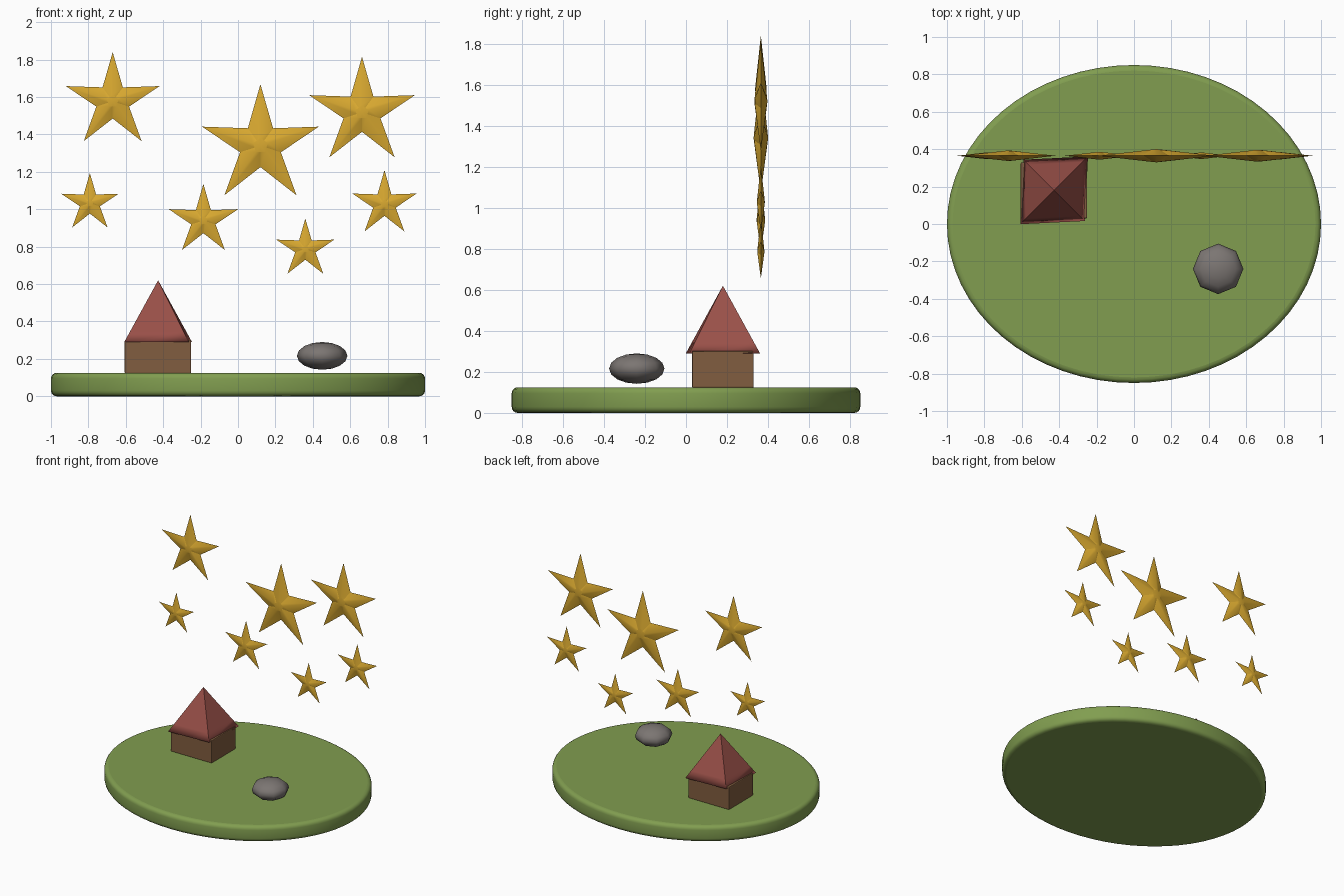
import bpy, bmesh
from math import sin, cos, pi, radians
from mathutils import Vector

if "Cube" in bpy.data.objects:
    bpy.data.objects.remove(bpy.data.objects["Cube"], do_unlink=True)


def material(name, r, g, b):
    m = bpy.data.materials.new(name)
    m.use_nodes = True
    m.diffuse_color = (r, g, b, 1)
    node = m.node_tree.nodes["Principled BSDF"]
    node.inputs["Base Color"].default_value = (r, g, b, 1)
    node.inputs["Roughness"].default_value = 0.7
    return m


grass = material("grass green", 0.22, 0.34, 0.08)
gold = material("star gold", 0.70, 0.40, 0.03)
brick = material("roof red", 0.32, 0.08, 0.065)
wood = material("wall brown", 0.22, 0.11, 0.05)
grey = material("stone grey", 0.20, 0.18, 0.17)


def finish(bm, name, mat, location, smooth=True):
    bmesh.ops.recalc_face_normals(bm, faces=bm.faces)
    for f in bm.faces:
        f.smooth = smooth
    mesh = bpy.data.meshes.new(name)
    bm.to_mesh(mesh)
    bm.free()
    mesh.materials.append(mat)
    obj = bpy.data.objects.new(name, mesh)
    obj.location = location
    bpy.context.collection.objects.link(obj)
    return obj


def bridge(bm, a, b):
    n = len(a)
    for i in range(n):
        j = (i + 1) % n
        bm.faces.new((a[i], a[j], b[j], b[i]))


# Oval ground with a rounded rim
def ground():
    bm = bmesh.new()
    rim, top, n = 0.03, 0.125, 64
    steps = [i * pi / 8 for i in range(5)]
    profile = [(rim * (1 - sin(a)), rim * (1 - cos(a))) for a in steps]
    profile += [(inset, top - z) for inset, z in reversed(profile)]
    rings = []
    for inset, z in profile:
        rings.append([bm.verts.new(((1 - inset) * cos(2 * pi * i / n),
                                    (0.85 - inset) * sin(2 * pi * i / n), z))
                      for i in range(n)])
    for a, b in zip(rings, rings[1:]):
        bridge(bm, a, b)
    caps = [bm.faces.new(rings[0]), bm.faces.new(rings[-1])]
    for f in caps:
        for e in f.edges:
            e.smooth = False
    finish(bm, "ground", grass, (0, 0, 0))


# House walls
def walls():
    bm = bmesh.new()
    bmesh.ops.create_cube(bm, size=1)
    bmesh.ops.scale(bm, vec=(0.355, 0.30, 0.18), verts=bm.verts)
    bmesh.ops.bevel(bm, geom=list(bm.edges), offset=0.006, segments=2,
                    profile=0.5, affect='EDGES')
    finish(bm, "house_walls", wood, (-0.428, 0.18, 0.212), smooth=False)


# Pyramid roof with a soft eave, stretched along one diagonal
def roof():
    bm = bmesh.new()
    height = 0.33
    radii = (0.256, 0.232, 0.256, 0.232)
    rings = []
    for k in (1.0, 0.83):
        rings.append([bm.verts.new((k * r * cos(radians(45 + 90 * i)),
                                    k * r * sin(radians(45 + 90 * i)),
                                    height * (1 - k)))
                      for i, r in enumerate(radii)])
    apex = bm.verts.new((0, 0, height))
    bridge(bm, rings[0], rings[1])
    upper = rings[1]
    for i in range(4):
        bm.faces.new((upper[i], upper[(i + 1) % 4], apex))
    bm.faces.new(rings[0])
    for i in range(4):
        bm.edges.get((upper[i], apex)).smooth = False
        bm.edges.get((upper[i], rings[0][i])).smooth = False
    finish(bm, "house_roof", brick, (-0.427, 0.18, 0.29))


# Flattened stone
def stone():
    bm = bmesh.new()
    bmesh.ops.create_uvsphere(bm, u_segments=8, v_segments=8, radius=1)
    bmesh.ops.scale(bm, vec=(0.135, 0.135, 0.074), verts=bm.verts)
    finish(bm, "stone", grey, (0.45, -0.24, 0.216))


# Five-pointed star, domed on both sides, with a small hub
def star(name, x, z, radius):
    bm = bmesh.new()

    def ring(outer, inner, y):
        out = []
        for i in range(10):
            r = radius * (inner if i % 2 else outer)
            a = pi / 2 + i * pi / 5
            out.append(bm.verts.new((r * cos(a), y * radius, r * sin(a))))
        return out

    edge = ring(1.0, 0.35, 0)
    for side in (-1, 1):
        hub = ring(0.13, 0.10, side * 0.095)
        centre = bm.verts.new((0, side * 0.108 * radius, 0))
        for i in range(10):
            j = (i + 1) % 10
            bm.faces.new((edge[i], edge[j], hub[j], hub[i]))
            bm.faces.new((hub[i], hub[j], centre))
            bm.edges.get((hub[i], hub[j])).smooth = False
            # valleys stay crisp, arm ridges stay soft
            if i % 2:
                bm.edges.get((edge[i], hub[i])).smooth = False
    for i in range(10):
        bm.edges.get((edge[i], edge[(i + 1) % 10])).smooth = False
    finish(bm, name, gold, (x, 0.365, z))


ground()
walls()
roof()
stone()
stars = [(0.12, 1.34, 0.328), (0.663, 1.518, 0.297), (-0.67, 1.577, 0.263),
         (-0.185, 0.94, 0.195), (0.783, 1.028, 0.181),
         (0.36, 0.787, 0.163), (-0.792, 1.033, 0.161)]
for i, (x, z, r) in enumerate(stars):
    star(f"star_{i + 1}", x, z, r)
